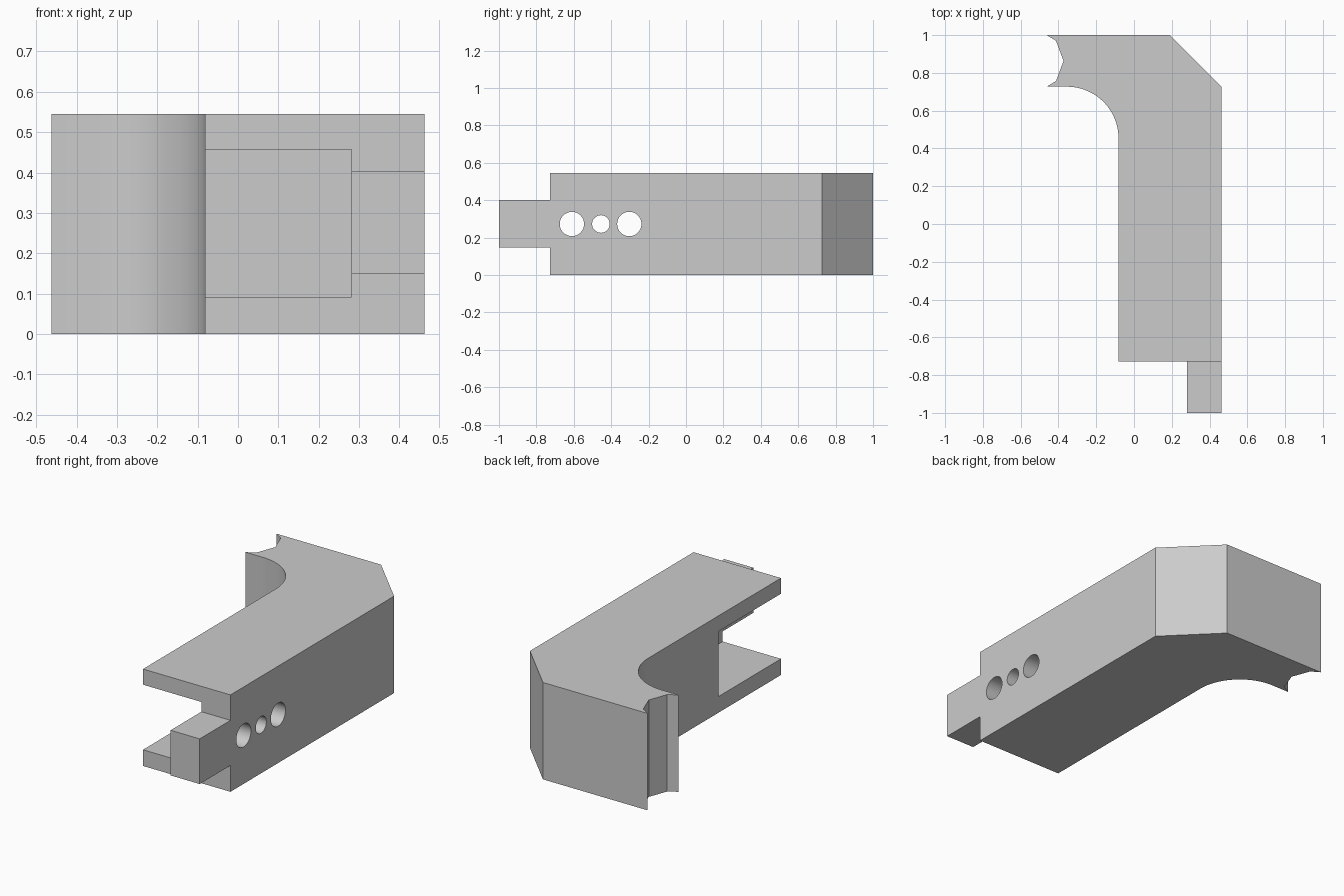
import bpy, bmesh, math
from mathutils import Matrix

cube = bpy.data.objects.get("Cube")
if cube:
    bpy.data.objects.remove(cube, do_unlink=True)

HEIGHT = 0.545
MID = HEIGHT / 2
OUT, IN, BACK = 0.462, -0.082, 0.727   # outer face, inner face, arm edge
FRONT = -0.727

grey = bpy.data.materials.new("light grey")
grey.use_nodes = True
colour = (0.6, 0.6, 0.6, 1)
grey.diffuse_color = colour
grey.node_tree.nodes["Principled BSDF"].inputs["Base Color"].default_value = colour


def make_object(name, bm):
    bmesh.ops.recalc_face_normals(bm, faces=bm.faces)
    mesh = bpy.data.meshes.new(name)
    bm.to_mesh(mesh)
    bm.free()
    mesh.materials.append(grey)
    obj = bpy.data.objects.new(name, mesh)
    bpy.context.collection.objects.link(obj)
    return obj


def prism(name, outline, z0, z1):
    bm = bmesh.new()
    face = bm.faces.new([bm.verts.new((x, y, z0)) for x, y in outline])
    top = bmesh.ops.extrude_face_region(bm, geom=[face])["geom"]
    verts = [v for v in top if isinstance(v, bmesh.types.BMVert)]
    bmesh.ops.translate(bm, verts=verts, vec=(0, 0, z1 - z0))
    return make_object(name, bm)


def box(name, x0, x1, y0, y1, z0, z1):
    return prism(name, [(x0, y0), (x1, y0), (x1, y1), (x0, y1)], z0, z1)


def cylinder_x(name, y, radius):
    bm = bmesh.new()
    place = Matrix.Translation((0.37, y, MID)) @ Matrix.Rotation(math.pi / 2, 4, "Y")
    bmesh.ops.create_cone(bm, cap_ends=True, segments=48, radius1=radius,
                          radius2=radius, depth=0.4, matrix=place)
    return make_object(name, bm)


def combine(target, tool, operation):
    mod = target.modifiers.new(operation.title(), "BOOLEAN")
    mod.operation, mod.solver, mod.object = operation, "EXACT", tool
    bpy.context.view_layer.objects.active = target
    bpy.ops.object.modifier_apply(modifier=mod.name)
    bpy.data.objects.remove(tool, do_unlink=True)


# Bent arm: chamfered outer corner, rounded inner corner, notched end
radius = 0.273
steps = 24
fillet = [(IN - radius + radius * math.sin(a), BACK - radius + radius * math.cos(a))
          for a in (i * math.pi / 2 / steps for i in range(steps + 1))]
notch = [(-0.462, BACK), (-0.413, 0.757), (-0.373, 0.8635), (-0.413, 0.97), (-0.462, 1)]
outline = ([(OUT, FRONT), (OUT, BACK), (0.19, 1)] + notch[::-1] + fillet + [(IN, FRONT)])
arm = prism("bent_arm", outline, 0, HEIGHT)

# Pocket open to the inner side and the front
combine(arm, box("pocket_cutter", -0.3, 0.281, -0.9, -0.17, 0.091, 0.457), "DIFFERENCE")

# Tongue continuing the side wall
combine(arm, box("tongue", 0.281, OUT, -1, FRONT + 0.05, 0.148, 0.402), "UNION")

# Two large holes with a smaller one between them
for y, r in ((-0.61, 0.065), (-0.455, 0.047), (-0.303, 0.065)):
    combine(arm, cylinder_x("hole_cutter", y, r), "DIFFERENCE")

# Smooth the curved walls, keep the corners crisp
bpy.ops.object.select_all(action="DESELECT")
arm.select_set(True)
bpy.context.view_layer.objects.active = arm
bpy.ops.object.shade_smooth_by_angle(angle=math.radians(30))
